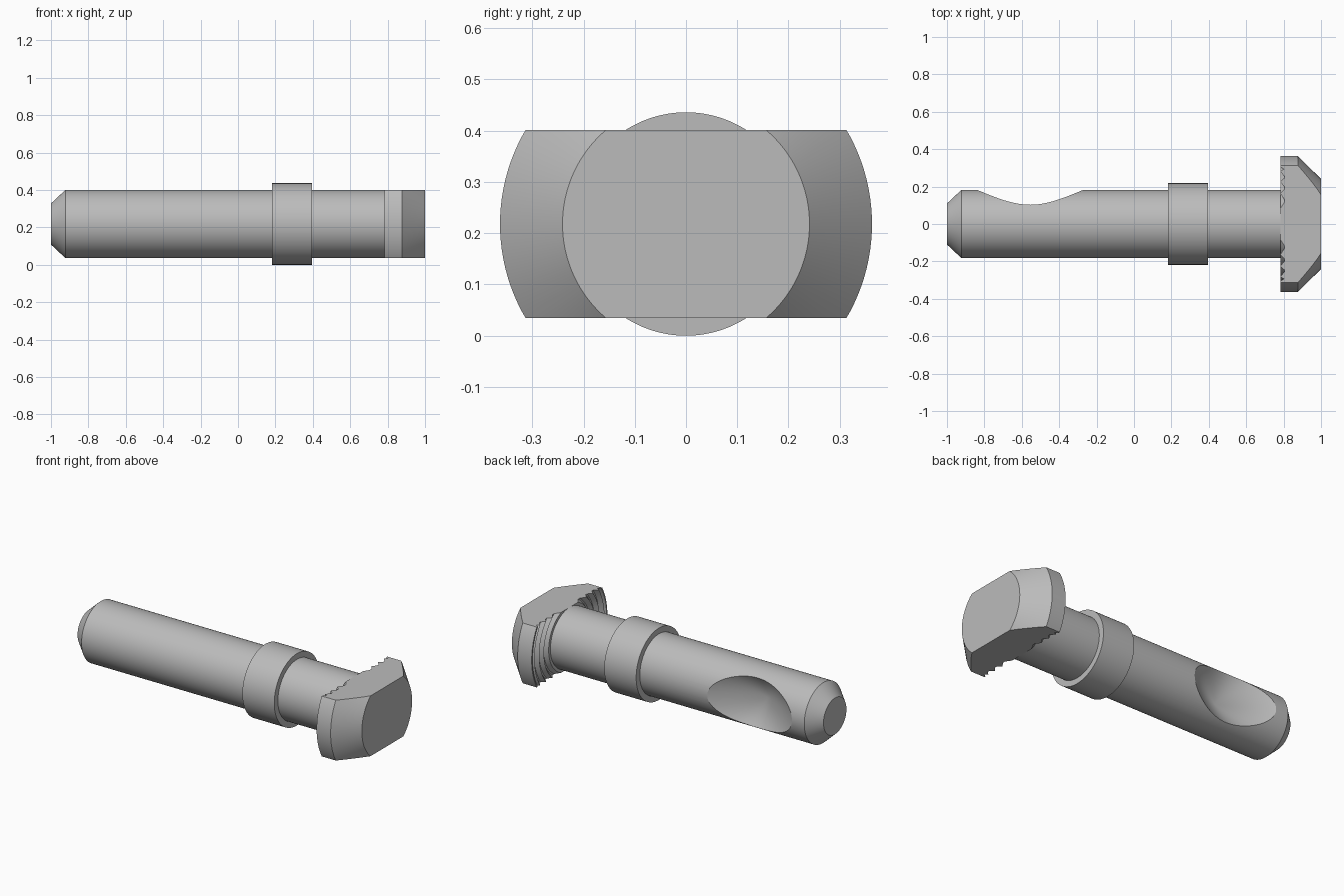
import bpy, bmesh, math
from mathutils import Matrix

if "Cube" in bpy.data.objects:
    bpy.data.objects.remove(bpy.data.objects["Cube"], do_unlink=True)

R = 0.183          # shaft radius, also half the head thickness
AXIS_Z = 0.218     # height of the bolt axis
SEGMENTS = 128

steel = bpy.data.materials.new("grey steel")
steel.use_nodes = True
GREY = (0.5, 0.5, 0.5, 1)
steel.diffuse_color = GREY
steel.node_tree.nodes["Principled BSDF"].inputs["Base Color"].default_value = GREY


def make_object(name, bm):
    bmesh.ops.recalc_face_normals(bm, faces=bm.faces)
    mesh = bpy.data.meshes.new(name)
    bm.to_mesh(mesh)
    bm.free()
    mesh.materials.append(steel)
    obj = bpy.data.objects.new(name, mesh)
    bpy.context.collection.objects.link(obj)
    return obj


def lathe(name, profile):
    """Turn (x, radius) points around the bolt axis and cap both ends."""
    bm = bmesh.new()
    rings = []
    for x, r in profile:
        angles = [math.tau * i / SEGMENTS for i in range(SEGMENTS)]
        rings.append([bm.verts.new((x, r * math.sin(a), AXIS_Z + r * math.cos(a)))
                      for a in angles])
    for a, b in zip(rings, rings[1:]):
        for i in range(SEGMENTS):
            j = (i + 1) % SEGMENTS
            bm.faces.new((a[i], a[j], b[j], b[i]))
    bm.faces.new(rings[0])
    bm.faces.new(rings[-1])
    return make_object(name, bm)


def apply_boolean(obj, cutter, operation):
    mod = obj.modifiers.new("cut", "BOOLEAN")
    mod.operation = operation
    mod.solver = "EXACT"
    mod.object = cutter
    bpy.context.view_layer.objects.active = obj
    bpy.ops.object.modifier_apply(modifier=mod.name)
    bpy.data.objects.remove(cutter, do_unlink=True)


# Shaft with chamfered tip and raised collar
shaft = lathe("shaft", [(-1, 0.11), (-0.922, R), (0.182, R), (0.182, 0.218),
                        (0.396, 0.218), (0.396, R), (0.83, R)])

# Conical drilled dimple on the back of the shaft
bm = bmesh.new()
depth = 0.3
bmesh.ops.create_cone(bm, cap_ends=True, segments=SEGMENTS, radius1=0,
                      radius2=depth * math.tan(math.radians(59)), depth=depth)
bmesh.ops.transform(bm, verts=bm.verts,
                    matrix=Matrix.Translation((-0.555, 0.012 + depth / 2, AXIS_Z))
                    @ Matrix.Rotation(-math.pi / 2, 4, "X"))
apply_boolean(shaft, make_object("dimple_cutter", bm), "DIFFERENCE")

# Head: turned disc with ring-shaped teeth underneath and a chamfered top
teeth = []
for i in range(4):
    r = 0.2 + i * 0.045
    teeth += [(0.782, r), (0.804, r + 0.016), (0.804, r + 0.025)]
head = lathe("hammer_head", [(0.782, 0.17)] + teeth[:-2]
             + [(0.802, 0.346), (0.782, 0.355), (0.782, 0.363),
                (0.876, 0.363), (1, 0.241)])

# Flat top and bottom of the head
bm = bmesh.new()
bmesh.ops.create_cube(bm, size=1)
bmesh.ops.transform(bm, verts=bm.verts, matrix=Matrix.Translation((0.9, 0, AXIS_Z))
                    @ Matrix.Diagonal((1, 1, 2 * R, 1)))
apply_boolean(head, make_object("head_slab", bm), "INTERSECT")

# Smooth shading with sharp machined edges
for obj in (shaft, head):
    bpy.ops.object.select_all(action="DESELECT")
    obj.select_set(True)
    bpy.context.view_layer.objects.active = obj
    bpy.ops.object.shade_smooth_by_angle(angle=math.radians(20))
